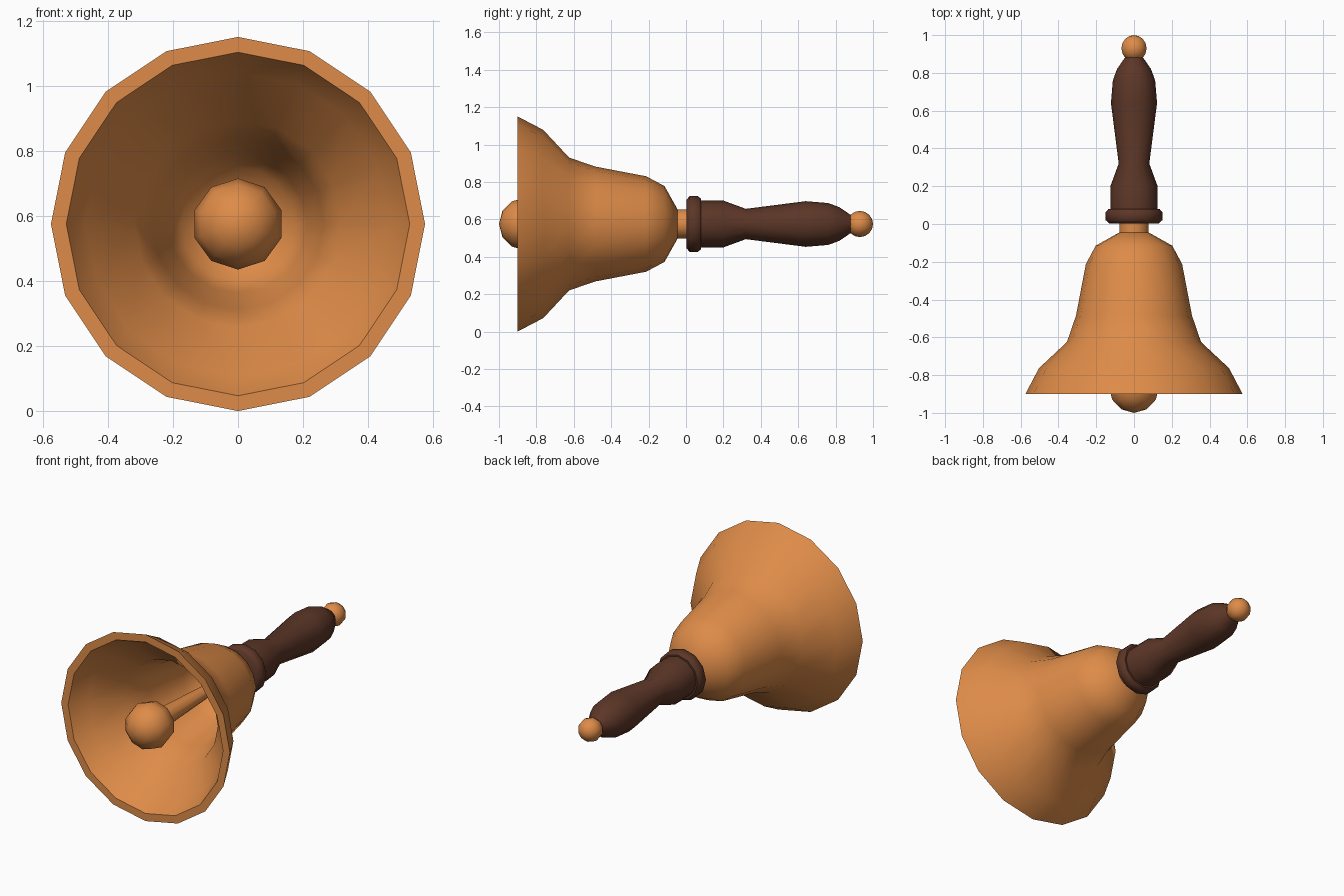
import bpy, bmesh, math
from mathutils import Matrix

if "Cube" in bpy.data.objects:
    bpy.data.objects.remove(bpy.data.objects["Cube"])

AXIS_Z = 0.575  # height of the bell's horizontal axis (runs along y)


def material(name, rgb):
    m = bpy.data.materials.new(name)
    m.diffuse_color = (*rgb, 1)
    m.use_nodes = True
    m.node_tree.nodes["Principled BSDF"].inputs["Base Color"].default_value = m.diffuse_color
    return m


bronze = material("bronze", (0.73, 0.26, 0.065))
wood = material("dark_wood", (0.107, 0.037, 0.020))


def finish(name, bm, mat, angle):
    bmesh.ops.remove_doubles(bm, verts=bm.verts, dist=1e-5)
    bmesh.ops.recalc_face_normals(bm, faces=bm.faces)
    me = bpy.data.meshes.new(name)
    bm.to_mesh(me)
    bm.free()
    ob = bpy.data.objects.new(name, me)
    bpy.context.collection.objects.link(ob)
    me.materials.append(mat)
    bpy.ops.object.select_all(action='DESELECT')
    ob.select_set(True)
    bpy.context.view_layer.objects.active = ob
    bpy.ops.object.shade_smooth_by_angle(angle=math.radians(angle))
    return ob


def lathe(name, profile, sides, mat, angle=50):
    """Turn (radius, y) points about the bell axis; radius 0 closes at a pole."""
    bm = bmesh.new()
    rings = []
    for r, y in profile:
        if r == 0:
            rings.append([bm.verts.new((0, y, AXIS_Z))] * sides)
        else:
            rings.append([bm.verts.new((r * math.sin(a), y, AXIS_Z + r * math.cos(a)))
                          for a in (2 * math.pi * i / sides for i in range(sides))])
    for a, b in zip(rings, rings[1:]):
        for i in range(sides):
            j = (i + 1) % sides
            quad = list(dict.fromkeys((a[i], a[j], b[j], b[i])))
            bm.faces.new(quad)
    return finish(name, bm, mat, angle)


def ball(name, radius, y, sides, rings, mat):
    pts = [(0 if k in (0, rings) else radius * math.sin(math.pi * k / rings),
            y - radius * math.cos(math.pi * k / rings)) for k in range(rings + 1)]
    return lathe(name, pts, sides, mat, 70)


# Bell shell: outer skin from crown to lip, flat lip, then inner skin
outer = [(0, -0.045), (0.078, -0.045), (0.203, -0.115), (0.255, -0.213), (0.307, -0.485),
         (0.355, -0.625), (0.503, -0.763), (0.575, -0.90)]
inner = [(0.528, -0.90), (0.468, -0.79), (0.318, -0.65), (0.264, -0.495),
         (0.212, -0.23), (0.175, -0.155), (0.07, -0.09), (0, -0.09)]
lathe("bell_shell", outer + inner, 16, bronze)

# Neck between bell and handle
lathe("neck", [(0, -0.06), (0.078, -0.06), (0.078, 0.02), (0, 0.02)], 16, bronze)

# Clapper rod and ball
lathe("clapper_rod", [(0, -0.08), (0.025, -0.08), (0.058, -0.78), (0, -0.78)], 10, bronze)
ball("clapper_ball", 0.14, -0.86, 10, 6, bronze)

# Wooden handle: collar, turned grip, end knob
lathe("handle_collar", [(0, 0.003), (0.13, 0.003), (0.15, 0.02), (0.15, 0.062),
                        (0.135, 0.08), (0, 0.08)], 12, wood)
lathe("handle_grip", [(0, 0.07), (0.125, 0.07), (0.125, 0.20), (0.081, 0.32), (0.122, 0.64),
                      (0.112, 0.76), (0.09, 0.82), (0.042, 0.89), (0, 0.89)], 12, wood)
ball("end_knob", 0.07, 0.93, 10, 8, bronze)
